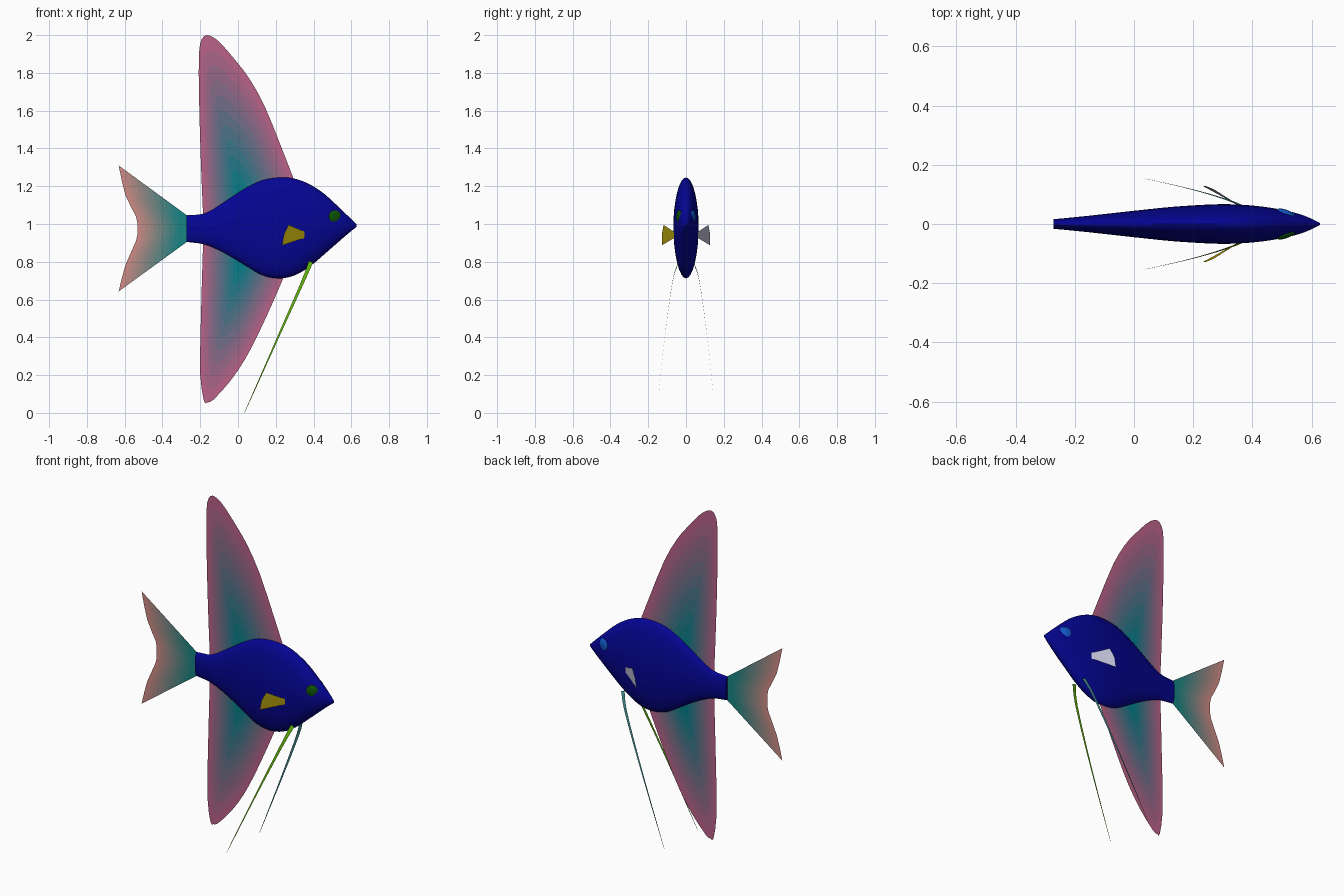
import bpy, bmesh, math
from mathutils import Vector

if "Cube" in bpy.data.objects:
    bpy.data.objects.remove(bpy.data.objects["Cube"])


def material(name, rgb):
    m = bpy.data.materials.new(name)
    m.diffuse_color = [(c / 255) ** 2.2 for c in rgb] + [1]
    m.use_nodes = True
    m.node_tree.nodes["Principled BSDF"].inputs["Base Color"].default_value = m.diffuse_color
    return m


def finish(name, bm, mats, smooth=True):
    bmesh.ops.remove_doubles(bm, verts=bm.verts, dist=0.0003)
    me = bpy.data.meshes.new(name)
    bm.to_mesh(me)
    bm.free()
    for m in mats:
        me.materials.append(m)
    for p in me.polygons:
        p.use_smooth = smooth
    ob = bpy.data.objects.new(name, me)
    bpy.context.collection.objects.link(ob)
    return ob


def spline(pts, n):
    """Catmull-Rom through tuples of any length."""
    pts = [Vector(p) for p in pts]
    pad = [2 * pts[0] - pts[1]] + pts + [2 * pts[-1] - pts[-2]]
    out = []
    for i in range(len(pts) - 1):
        a, b, c, d = pad[i:i + 4]
        for k in range(n):
            t = k / n
            out.append(0.5 * (2 * b + (c - a) * t + (2 * a - 5 * b + 4 * c - d) * t ** 2
                              + (3 * b - a - 3 * c + d) * t ** 3))
    return out + [pts[-1]]


def bridge(bm, rows, closed=False):
    faces = []
    n = len(rows[0])
    for r, (a, b) in enumerate(zip(rows, rows[1:])):
        for i in range(n if closed else n - 1):
            j = (i + 1) % n
            f = bm.faces.new((a[i], a[j], b[j], b[i]))
            f.material_index = r
            faces.append(f)
    return faces


# Body: elliptical rings along x (x, top z, bottom z, half width)
stations = [(-.272, 1.046, .905, .016), (-.17, 1.058, .89, .026), (-.06, 1.125, .84, .038),
            (.04, 1.19, .78, .049), (.13, 1.232, .728, .058), (.22, 1.246, .712, .064),
            (.30, 1.24, .728, .067), (.38, 1.21, .775, .064), (.46, 1.157, .842, .055),
            (.54, 1.083, .912, .039), (.59, 1.035, .955, .022), (.628, .997, .985, .003)]
bm = bmesh.new()
rings = []
for x, top, low, w in spline(stations, 3):
    ring = []
    for k in range(32):
        a = 2 * math.pi * k / 32
        ring.append(bm.verts.new((x, w * math.cos(a), (top + low) / 2 + (top - low) / 2 * math.sin(a))))
    rings.append(ring)
for f in bridge(bm, rings, True):
    f.material_index = 0
for end in (rings[0], rings[-1]):
    bm.faces.new(end).material_index = 0
bmesh.ops.recalc_face_normals(bm, faces=bm.faces)
body = finish("body", bm, [material("body_blue", (13, 13, 145))])
bpy.context.view_layer.objects.active = body
body.select_set(True)
bpy.ops.object.shade_smooth_by_angle(angle=math.radians(40))

# Fin sheets, tinted in bands from teal at the body to pink at the rim
BANDS = 12


def fin(name, base, rim, inner, outer):
    bm = bmesh.new()
    rows = []
    for r in range(BANDS + 1):
        t = r / BANDS
        rows.append([bm.verts.new((b[0] + (e[0] - b[0]) * t, 0, b[1] + (e[1] - b[1]) * t))
                     for b, e in zip(base, rim)])
    for f in bridge(bm, rows):
        pass
    bmesh.ops.dissolve_degenerate(bm, dist=0.0003, edges=bm.edges)
    mats = []
    for r in range(BANDS):
        t = min(1, max(0, ((r + .5) / BANDS - .15) / .8))
        mats.append(material(f"{name}_tint_{r}", [i + (o - i) * t for i, o in zip(inner, outer)]))
    finish(name, bm, mats)


dorsal = [(.30, 1.225), (.238, 1.385), (.143, 1.62), (.063, 1.765), (0, 1.85), (-.085, 1.95),
          (-.13, 1.988), (-.166, 2.0), (-.192, 1.978), (-.207, 1.90), (-.206, 1.66),
          (-.197, 1.34), (-.185, 1.05)]
anal = [(.243, .72), (.18, .575), (.106, .415), (.037, .283), (-.042, .167), (-.13, .07),
        (-.162, .056), (-.18, .062), (-.2, .2), (-.198, .44), (-.185, .9)]
tail = [(-.632, 1.31), (-.595, 1.15), (-.54, 1.04), (-.533, .975), (-.54, .91), (-.595, .785), (-.632, .643)]
teal, pink = (10, 125, 135), (185, 98, 135)
for name, rim, hub in (("dorsal_fin", dorsal, (.03, 1.05)), ("anal_fin", anal, (.03, .88))):
    edge = spline(rim, 2)
    fin(name, [hub] * len(edge), edge, teal, pink)
edge = spline(tail, 2)
n = len(edge) - 1
fin("tail_fin", [(-.268, 1.044 - .137 * i / n) for i in range(n + 1)], edge, (30, 130, 130), (205, 138, 132))

# Paired parts on both sides
sides = ((-1, "right", (20, 85, 15), (175, 155, 20), (95, 175, 20)),
         (1, "left", (25, 90, 200), (190, 190, 215), (70, 145, 150)))
for s, side, eye_c, pec_c, fil_c in sides:
    # Eye: flattened ball following the cheek
    bpy.ops.mesh.primitive_uv_sphere_add(segments=20, ring_count=12, radius=1,
                                         location=(.513, s * .036, 1.038),
                                         rotation=(0, 0, -s * math.radians(20)))
    eye = bpy.context.object
    eye.name = side + "_eye"
    eye.scale = (.035, .012, .035)
    eye.data.materials.append(material(side + "_eye_tint", eye_c))
    bpy.ops.object.shade_smooth()

    # Pectoral fin: small flared sheet
    bm = bmesh.new()
    root = [(.357, .062, .958), (.354, .063, .942), (.35, .064, .925)]
    tip = [(.268, .118, .995), (.243, .128, .945), (.233, .128, .887)]
    rows = [[bm.verts.new((x, s * y, z)) for x, y, z in row] for row in (root, tip)]
    bridge(bm, rows)
    finish(side + "_pectoral_fin", bm, [material(side + "_pectoral_tint", pec_c)])

    # Ventral filament: long tapering ribbon
    bm = bmesh.new()
    path = spline([(.386, .04, .80), (.341, .072, .69), (.203, .115, .38), (.034, .154, 0)], 4)
    rows = []
    for i, (x, y, z) in enumerate(path):
        w = .010 * (1 - i / (len(path) - 1)) + .001
        rows.append([bm.verts.new((x + d * w, s * y, max(0, z - d * w * .45))) for d in (-1, 1)])
    for f in bridge(bm, rows):
        f.material_index = 0
    finish(side + "_ventral_filament", bm, [material(side + "_filament_tint", fil_c)])
